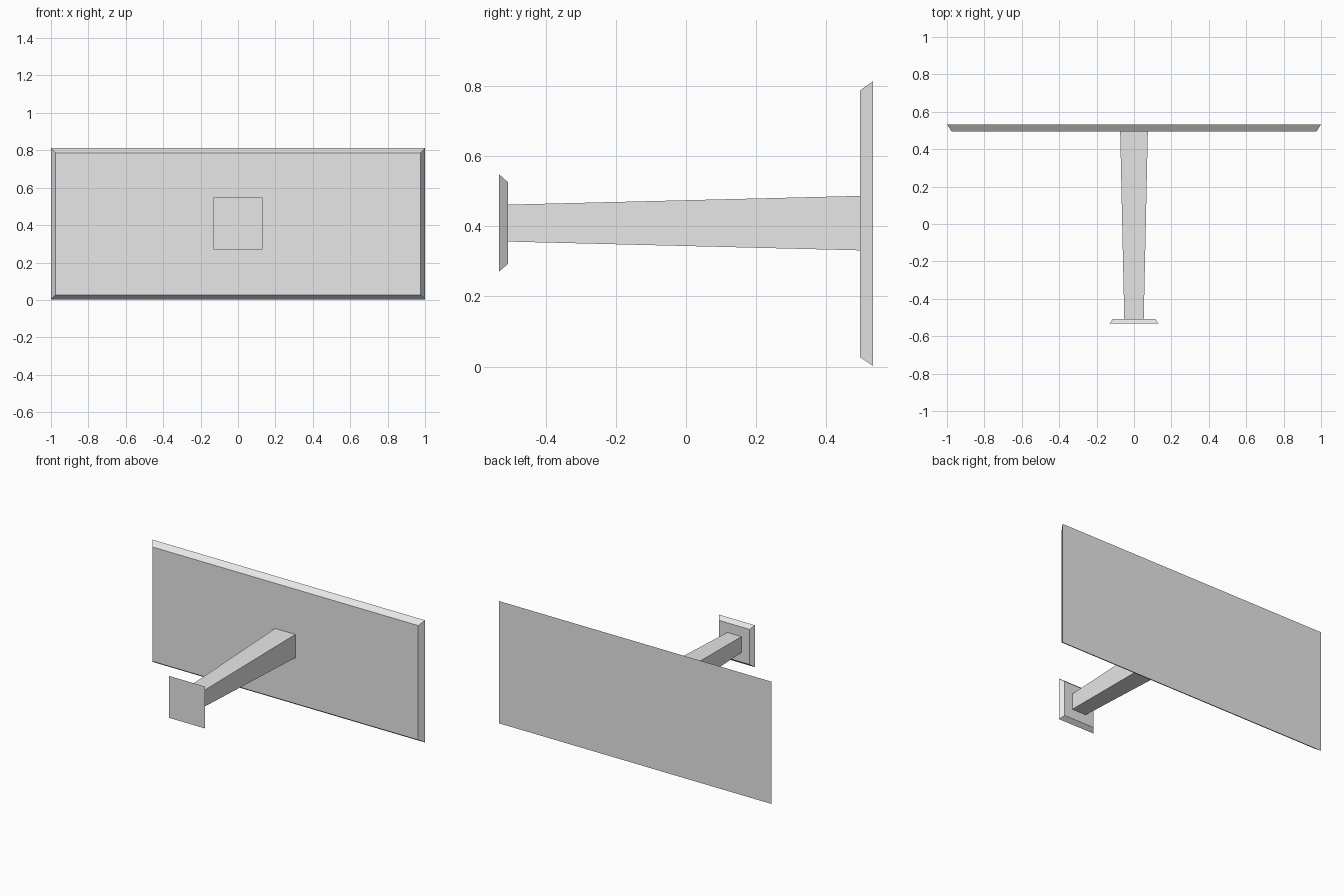
import bpy, bmesh

if "Cube" in bpy.data.objects:
    bpy.data.objects.remove(bpy.data.objects["Cube"])

grey = bpy.data.materials.new("light grey")
grey.diffuse_color = (0.8, 0.8, 0.8, 1)
grey.use_nodes = True
grey.node_tree.nodes["Principled BSDF"].inputs["Base Color"].default_value = grey.diffuse_color


def frustum(name, front, back):
    """Tapered block along y; each end is (y, half width, z low, z high)."""
    bm = bmesh.new()
    ends = [[bm.verts.new(p) for p in ((-w, y, lo), (w, y, lo), (w, y, hi), (-w, y, hi))]
            for y, w, lo, hi in (front, back)]
    a, b = ends
    bm.faces.new(a)
    bm.faces.new(b[::-1])
    for i in range(4):
        j = (i + 1) % 4
        bm.faces.new((a[j], a[i], b[i], b[j]))
    bmesh.ops.recalc_face_normals(bm, faces=bm.faces)
    mesh = bpy.data.meshes.new(name)
    bm.to_mesh(mesh)
    bm.free()
    mesh.materials.append(grey)
    obj = bpy.data.objects.new(name, mesh)
    bpy.context.collection.objects.link(obj)
    return obj


# Wide panel with a bevelled front edge
frustum("wide_panel", (0.495, 0.976, 0.027, 0.786), (0.533, 1.0, 0.002, 0.813))
# Square tapered arm joining the two plates
frustum("arm", (-0.508, 0.052, 0.356, 0.461), (0.496, 0.074, 0.331, 0.486))
# Small end plate with a bevelled rear edge
frustum("end_plate", (-0.533, 0.132, 0.27, 0.548), (-0.507, 0.112, 0.292, 0.525))
